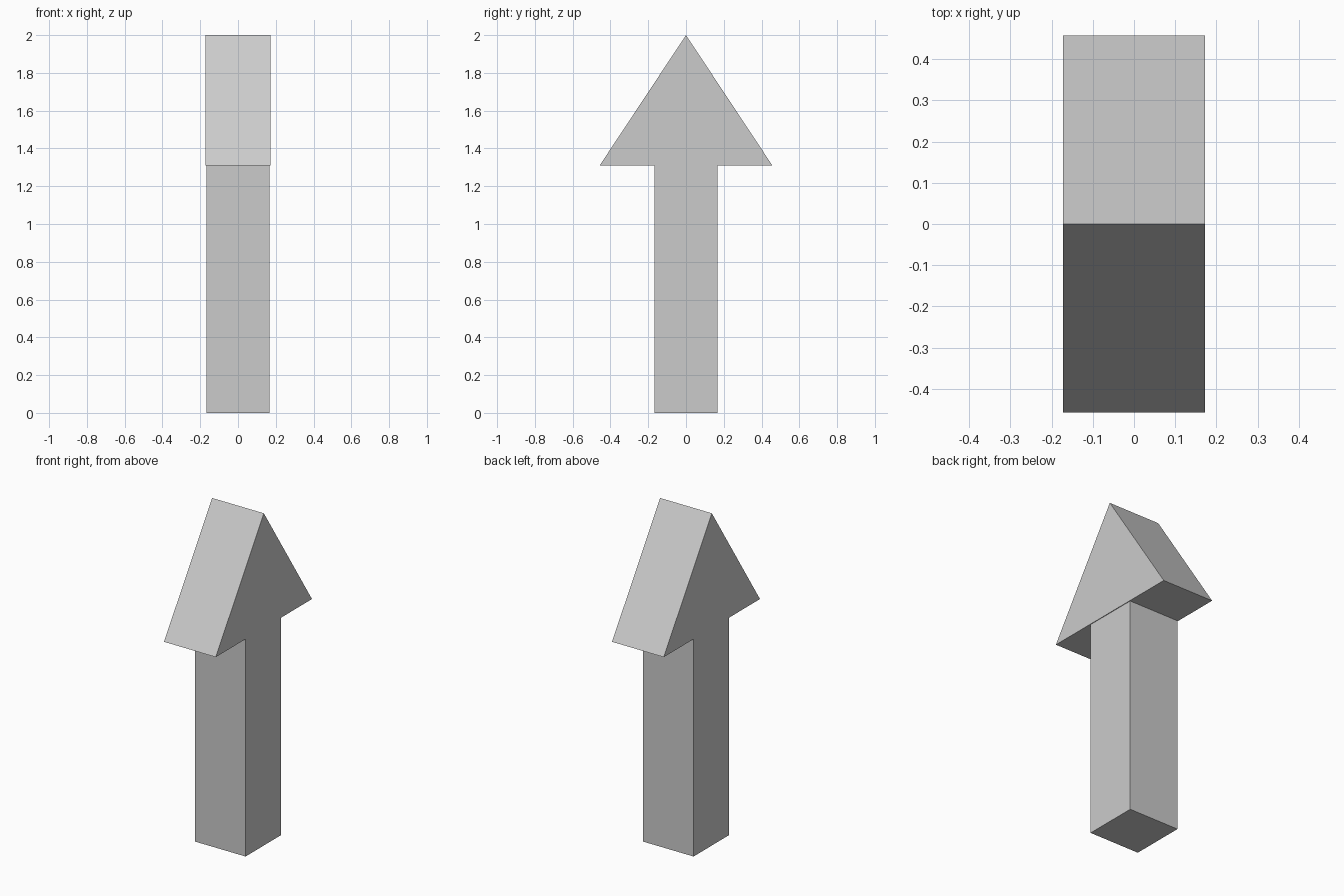
import bpy
import bmesh
from mathutils import Vector

if "Cube" in bpy.data.objects:
    bpy.data.objects.remove(bpy.data.objects["Cube"])


def extrude_profile(name, profile, direction):
    """Make a closed solid by extruding a planar profile."""
    bm = bmesh.new()
    face = bm.faces.new([bm.verts.new(p) for p in profile])
    result = bmesh.ops.extrude_face_region(bm, geom=[face], use_keep_orig=True)
    moved = [g for g in result["geom"] if isinstance(g, bmesh.types.BMVert)]
    bmesh.ops.translate(bm, verts=moved, vec=Vector(direction))
    bmesh.ops.recalc_face_normals(bm, faces=bm.faces)
    mesh = bpy.data.meshes.new(name)
    bm.to_mesh(mesh)
    bm.free()
    obj = bpy.data.objects.new(name, mesh)
    bpy.context.collection.objects.link(obj)
    return obj


NECK_Z, TIP_Z = 1.31, 2.0
SHAFT_HALF = 0.168
HEAD_HALF_X, HEAD_HALF_Y = 0.172, 0.457

# Square shaft standing on the ground
s = SHAFT_HALF
extrude_profile("arrow_shaft",
                [(-s, -s, 0), (s, -s, 0), (s, s, 0), (-s, s, 0)],
                (0, 0, NECK_Z))

# Triangular arrow head, slightly thicker than the shaft
x, y = HEAD_HALF_X, HEAD_HALF_Y
extrude_profile("arrow_head",
                [(-x, -y, NECK_Z), (-x, y, NECK_Z), (-x, 0, TIP_Z)],
                (2 * x, 0, 0))
